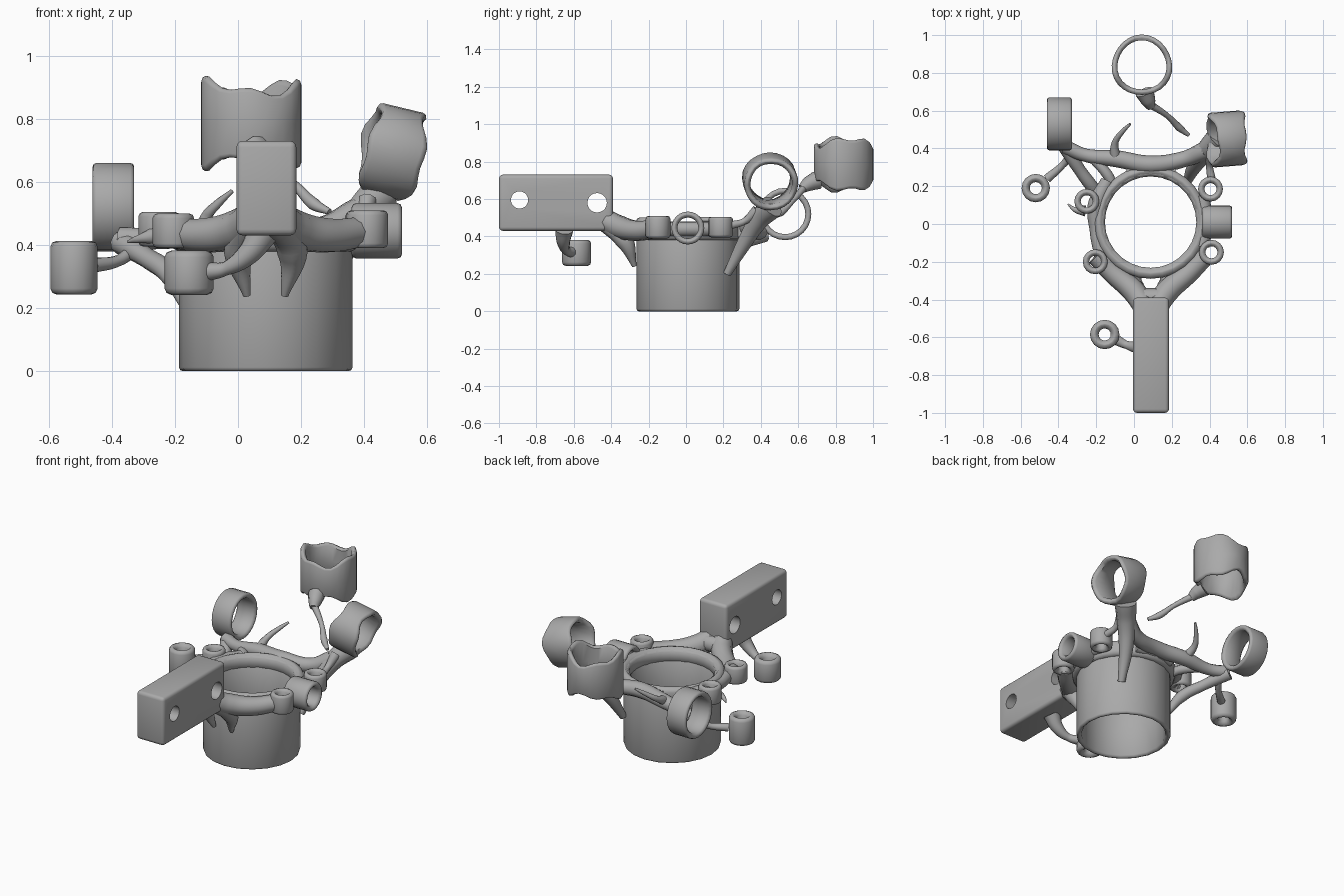
import bpy
import bmesh
from math import sin, cos, pi
from mathutils import Vector, Matrix

cube = bpy.data.objects.get("Cube")
if cube:
    bpy.data.objects.remove(cube, do_unlink=True)

grey = bpy.data.materials.new("plain_grey")
grey.use_nodes = True
COLOUR = (0.4, 0.4, 0.4, 1)
grey.diffuse_color = COLOUR
grey.node_tree.nodes["Principled BSDF"].inputs["Base Color"].default_value = COLOUR


def activate(obj):
    bpy.ops.object.select_all(action='DESELECT')
    obj.select_set(True)
    bpy.context.view_layer.objects.active = obj


def finish(obj, angle=40):
    activate(obj)
    obj.data.materials.clear()
    obj.data.materials.append(grey)
    bpy.ops.object.shade_smooth_by_angle(angle=angle * pi / 180)
    return obj


def from_bmesh(name, bm):
    bmesh.ops.recalc_face_normals(bm, faces=bm.faces)
    mesh = bpy.data.meshes.new(name)
    bm.to_mesh(mesh)
    bm.free()
    obj = bpy.data.objects.new(name, mesh)
    bpy.context.collection.objects.link(obj)
    return obj


def tube(name, centre, outer, inner, length, axis=(0, 0, 1), soft=0.02, sides=24, wobble=0):
    """Open sleeve: a rounded wall section turned around an axis."""
    h = length / 2
    c = min(soft, (outer - inner) * 0.45)
    profile = [(inner, -h + c), (inner + c, -h), (outer - c, -h), (outer - c * 0.3, -h + c * 0.3),
               (outer, -h + c), (outer, 0), (outer, h - c), (outer - c * 0.3, h - c * 0.3),
               (outer - c, h), (inner + c, h), (inner, h - c), (inner, 0)]
    turn = Vector(axis).to_track_quat('Z', 'Y').to_matrix().to_4x4()
    place = Matrix.Translation(centre) @ turn
    bm = bmesh.new()
    loops = []
    for i in range(sides):
        a = 2 * pi * i / sides
        dz = wobble * (sin(2 * a + 1) + 0.6 * sin(5 * a))
        dr = 1 + wobble * sin(3 * a)
        loops.append([bm.verts.new(place @ Vector((r * dr * cos(a), r * dr * sin(a), z + dz * z / h)))
                      for r, z in profile])
    n = len(profile)
    for i in range(sides):
        p, q = loops[i], loops[(i + 1) % sides]
        for j in range(n):
            k = (j + 1) % n
            bm.faces.new((p[j], q[j], q[k], p[k]))
    return finish(from_bmesh(name, bm), 50)


def strut(name, points, radii):
    """Tapered organic limb through a few points."""
    curve = bpy.data.curves.new(name, 'CURVE')
    curve.dimensions = '3D'
    curve.bevel_depth = 1
    curve.bevel_resolution = 3
    curve.resolution_u = 8
    curve.use_fill_caps = True
    spline = curve.splines.new('BEZIER')
    spline.bezier_points.add(len(points) - 1)
    for bp, co, r in zip(spline.bezier_points, points, radii):
        bp.co = co
        bp.radius = r
        bp.handle_left_type = bp.handle_right_type = 'AUTO'
    obj = bpy.data.objects.new(name, curve)
    bpy.context.collection.objects.link(obj)
    activate(obj)
    bpy.ops.object.convert(target='MESH')
    return finish(bpy.context.object, 60)


# Central sleeve and its thicker collar
CX, CY = 0.088, 0.01
tube("main_sleeve", (CX, CY, 0.235), 0.275, 0.245, 0.47, sides=20, soft=0.012)
tube("collar", (CX, CY, 0.43), 0.3, 0.242, 0.1, sides=28, soft=0.025)

# Mounting block with two cross holes
bm = bmesh.new()
bmesh.ops.create_cube(bm, size=1, matrix=Matrix.Translation((0.09, -0.695, 0.58))
                      @ Matrix.Diagonal((0.19, 0.61, 0.3, 1)))
block = from_bmesh("mounting_block", bm)
activate(block)
bevel = block.modifiers.new("soft_edges", 'BEVEL')
bevel.width, bevel.segments = 0.02, 3
bpy.ops.object.modifier_apply(modifier=bevel.name)
for y, z, r in ((-0.89, 0.595, 0.046), (-0.475, 0.58, 0.052)):
    bpy.ops.mesh.primitive_cylinder_add(vertices=20, radius=r, depth=1, location=(0.09, y, z),
                                        rotation=(0, pi / 2, 0))
    cutter = bpy.context.object
    cutter.hide_render = True
    activate(block)
    cut = block.modifiers.new("hole", 'BOOLEAN')
    cut.operation, cut.object, cut.solver = 'DIFFERENCE', cutter, 'EXACT'
    bpy.ops.object.modifier_apply(modifier=cut.name)
    bpy.data.objects.remove(cutter, do_unlink=True)
finish(block, 35)

# Forked neck joining the block to the sleeve
for side, label in ((-1, "right"), (1, "left")):
    strut(f"{label}_neck_arm",
          [(CX + side * x, y, z) for x, y, z in
           ((0.03, -0.44, 0.49), (0.09, -0.355, 0.45), (0.2, -0.26, 0.43), (0.29, -0.17, 0.44))],
          (0.06, 0.062, 0.055, 0.05))
    strut(f"{label}_neck_gusset",
          [(CX + side * x, y, z) for x, y, z in
           ((0.04, -0.43, 0.48), (0.085, -0.33, 0.38), (0.06, -0.275, 0.24))],
          (0.055, 0.05, 0.012))
strut("neck_bridge", [(CX - 0.06, -0.39, 0.47), (CX + 0.07, -0.39, 0.47)], (0.05, 0.05))

# Large ring holders
tube("rear_ring", (0.042, 0.84, 0.785), 0.16, 0.13, 0.235, sides=28, wobble=0.022)
tube("left_ring", (0.49, 0.45, 0.695), 0.145, 0.112, 0.165, axis=(1, 0.08, -0.24), wobble=0.012)
tube("right_ring", (-0.395, 0.53, 0.52), 0.14, 0.108, 0.132, axis=(1, 0, 0), soft=0.012)
tube("side_ring", (0.44, 0.01, 0.445), 0.088, 0.056, 0.16, axis=(1, 0, 0))

# Small sockets
sockets = {
    "outer_right_socket": (-0.52, 0.19, 0.328, 0.075, 0.17),
    "block_socket": (-0.155, -0.585, 0.312, 0.078, 0.14),
    "rear_right_socket": (-0.25, 0.12, 0.45, 0.066, 0.11),
    "front_right_socket": (-0.205, -0.2, 0.445, 0.066, 0.11),
    "rear_left_socket": (0.405, 0.185, 0.45, 0.066, 0.11),
    "front_left_socket": (0.41, -0.15, 0.45, 0.066, 0.12),
}
for name, (x, y, z, r, length) in sockets.items():
    tube(name, (x, y, z), r, 0.032, length, sides=16, soft=0.028)

# Limbs along the collar between sockets
strut("right_side_limb", [(-0.17, -0.17, 0.43), (-0.2, -0.03, 0.43), (-0.2, 0.1, 0.44), (-0.14, 0.23, 0.44)],
      (0.04, 0.035, 0.045, 0.035))
strut("left_side_limb", [(0.36, -0.12, 0.44), (0.375, 0.01, 0.44), (0.36, 0.15, 0.44)],
      (0.04, 0.04, 0.04))
strut("left_socket_link", [(0.41, 0.24, 0.46), (0.4, 0.31, 0.48), (0.41, 0.38, 0.54)],
      (0.022, 0.018, 0.03))

# Rear crossbar and the legs under the big rings
strut("rear_crossbar", [(-0.37, 0.41, 0.42), (-0.26, 0.365, 0.42), (-0.09, 0.345, 0.44), (0.09, 0.315, 0.45),
                        (0.27, 0.345, 0.45), (0.38, 0.39, 0.5)],
      (0.038, 0.035, 0.045, 0.048, 0.042, 0.05))
strut("rear_web", [(-0.04, 0.275, 0.43), (0.09, 0.29, 0.43), (0.22, 0.275, 0.43)], (0.035, 0.035, 0.035))
strut("right_crossbar_brace", [(-0.22, 0.35, 0.42), (-0.14, 0.26, 0.42), (-0.11, 0.2, 0.41)],
      (0.025, 0.028, 0.025))
strut("left_ring_leg", [(0.45, 0.46, 0.56), (0.385, 0.39, 0.49), (0.325, 0.315, 0.37), (0.28, 0.22, 0.2)],
      (0.065, 0.055, 0.042, 0.022))
strut("right_ring_leg", [(-0.37, 0.42, 0.41), (-0.29, 0.29, 0.36), (-0.21, 0.18, 0.3), (-0.165, 0.11, 0.21)],
      (0.04, 0.032, 0.035, 0.02))
strut("outer_socket_link", [(-0.33, 0.37, 0.385), (-0.38, 0.31, 0.35), (-0.46, 0.24, 0.335)],
      (0.022, 0.018, 0.024))
strut("block_socket_link", [(0.08, -0.65, 0.44), (0.03, -0.655, 0.37), (-0.04, -0.64, 0.325),
                            (-0.1, -0.61, 0.315)], (0.05, 0.036, 0.022, 0.03))

# Rear ring bracket and thin broken tendrils
strut("rear_ring_bracket", [(0.055, 0.7, 0.7), (0.075, 0.655, 0.68), (0.09, 0.62, 0.655)], (0.05, 0.04, 0.025))
strut("left_tendril", [(0.09, 0.63, 0.66), (0.18, 0.57, 0.59), (0.24, 0.51, 0.53), (0.29, 0.47, 0.505)],
      (0.02, 0.014, 0.02, 0.01))
strut("right_tendril", [(-0.1, 0.35, 0.45), (-0.1, 0.43, 0.49), (-0.06, 0.49, 0.535), (-0.02, 0.53, 0.57)],
      (0.03, 0.018, 0.013, 0.007))
strut("right_spur", [(-0.26, 0.07, 0.43), (-0.31, 0.075, 0.42), (-0.35, 0.105, 0.41)], (0.03, 0.014, 0.004))
